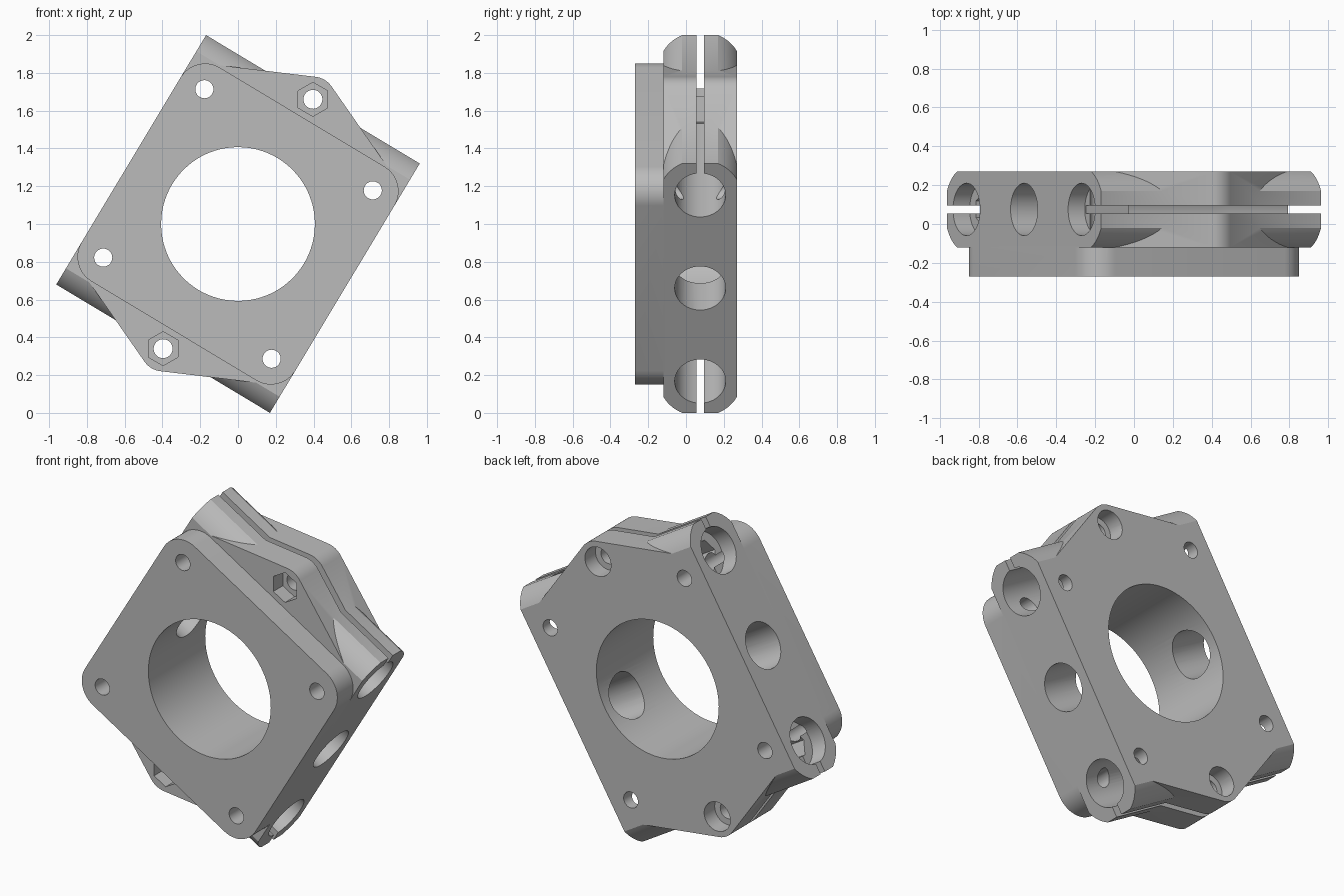
import bpy, bmesh, math
from mathutils import Matrix, Vector

cube = bpy.data.objects.get("Cube")
if cube:
    bpy.data.objects.remove(cube, do_unlink=True)

MID = 0.075            # depth centre of the clamp body
BACK, JOINT, FRONT = 0.27, -0.12, -0.27
HALF = 0.66            # half side of the plate
TUBE_W, TUBE_R = 0.575, 0.217
TILT = math.radians(31)

grey = bpy.data.materials.new("plain_grey")
grey.use_nodes = True
grey.diffuse_color = (0.5, 0.5, 0.5, 1)
grey.node_tree.nodes["Principled BSDF"].inputs["Base Color"].default_value = (0.5, 0.5, 0.5, 1)


def prism(name, points, a, b, axis="y"):
    """Extrude a closed outline from a to b; outline is (x, z) for y, (y, z) for x."""
    bm = bmesh.new()
    place = (lambda p: (p[0], a, p[1])) if axis == "y" else (lambda p: (a, p[0], p[1]))
    face = bm.faces.new([bm.verts.new(place(p)) for p in points])
    ext = bmesh.ops.extrude_face_region(bm, geom=[face])
    step = Vector((0, b - a, 0)) if axis == "y" else Vector((b - a, 0, 0))
    bmesh.ops.translate(bm, vec=step, verts=[e for e in ext["geom"] if isinstance(e, bmesh.types.BMVert)])
    bmesh.ops.recalc_face_normals(bm, faces=bm.faces)
    mesh = bpy.data.meshes.new(name)
    bm.to_mesh(mesh)
    bm.free()
    mesh.materials.append(grey)
    ob = bpy.data.objects.new(name, mesh)
    bpy.context.collection.objects.link(ob)
    return ob


def arc(cx, cz, r, start, end, n):
    return [(cx + r * math.cos(math.radians(start + (end - start) * i / n)),
             cz + r * math.sin(math.radians(start + (end - start) * i / n))) for i in range(n + 1)]


def ring(cx, cz, r, n=48, turn=0):
    return arc(cx, cz, r, turn, turn + 360, n)[:-1]


def combine(target, tool, operation):
    mod = target.modifiers.new("join", "BOOLEAN")
    mod.operation, mod.object, mod.solver = operation, tool, "EXACT"
    bpy.context.view_layer.update()
    result = bpy.data.meshes.new_from_object(
        target.evaluated_get(bpy.context.evaluated_depsgraph_get()))
    target.modifiers.clear()
    target.data = result
    bpy.data.objects.remove(tool, do_unlink=True)


# Clamp body: slab with rounded, flat-topped tubes along two edges
half_y = BACK - MID
a0 = math.degrees(math.acos(half_y / TUBE_R))
a1 = 90 - a0
top = arc(MID, TUBE_W, TUBE_R, a0, a1, 8) + arc(MID, TUBE_W, TUBE_R, 180 - a1, 180 - a0, 8)
bracket = prism("clamp_bracket", top + [(2 * MID - y, -z) for y, z in top], -HALF, HALF, "x")

# Bolt ears on both tube edges
slope = 24.4
tip = arc(0, 0.77, 0.12, 90 - slope, 90 + slope, 8)
ear = [(0.55, 0.655)] + tip + [(-0.55, 0.655)]
combine(bracket, prism("ears", ear + [(-x, -z) for x, z in ear], JOINT, BACK), "UNION")

# Front mounting plate with rounded corners
r = 0.15
c = HALF - r
outline = []
for i, (sx, sz) in enumerate([(1, 1), (-1, 1), (-1, -1), (1, -1)]):
    outline += arc(sx * c, sz * c, r, 90 * i, 90 * i + 90, 12)
combine(bracket, prism("front_plate", outline, FRONT, JOINT + 0.01), "UNION")

# Cuts: central bore, cross hole, mounting holes
cuts = [prism("bore", ring(0, 0, 0.407, 96), -1, 1),
        prism("cross_hole", ring(MID, 0, 0.135), -1, 1, "x")]
for sx in (1, -1):
    for sz in (1, -1):
        cuts.append(prism("mount_hole", ring(sx * 0.52, sz * 0.52, 0.048, 32), -1, 1))

for s in (1, -1):
    # Ear bolt hole, nut pocket in front, counterbore behind
    cuts.append(prism("bolt_hole", ring(0, s * 0.77, 0.05, 32), -1, 1))
    cuts.append(prism("nut_pocket", ring(0, s * 0.77, 0.09, 6, 90 + math.degrees(TILT)),
                      JOINT - 0.1, JOINT + 0.09))
    cuts.append(prism("counterbore", ring(0, s * 0.77, 0.087, 32), BACK - 0.1, 1))
    # Rod sockets with a hexagonal neck
    cuts.append(prism("rod_socket", ring(MID, s * TUBE_W, 0.135), -0.3, 1, "x"))
    cuts.append(prism("hex_neck", ring(MID, s * TUBE_W, 0.085, 6), -0.6, 0, "x"))
    cuts.append(prism("rod_entry", ring(MID, s * TUBE_W, 0.135), -1, -HALF + 0.1, "x"))
    # Clamping slit
    lo, hi = MID - 0.02, MID + 0.02
    cuts.append(prism("slit", [(lo, s * 0.45), (hi, s * 0.45), (hi, s), (lo, s)], -1, 1, "x"))

for cutter in cuts:
    combine(bracket, cutter, "DIFFERENCE")

# Tilt into position and stand on the ground
bracket.data.transform(Matrix.Translation((0, 0, 1)) @ Matrix.Rotation(TILT, 4, "Y"))
bpy.ops.object.select_all(action="DESELECT")
bracket.select_set(True)
bpy.context.view_layer.objects.active = bracket
bpy.ops.object.shade_smooth_by_angle(angle=math.radians(25))
